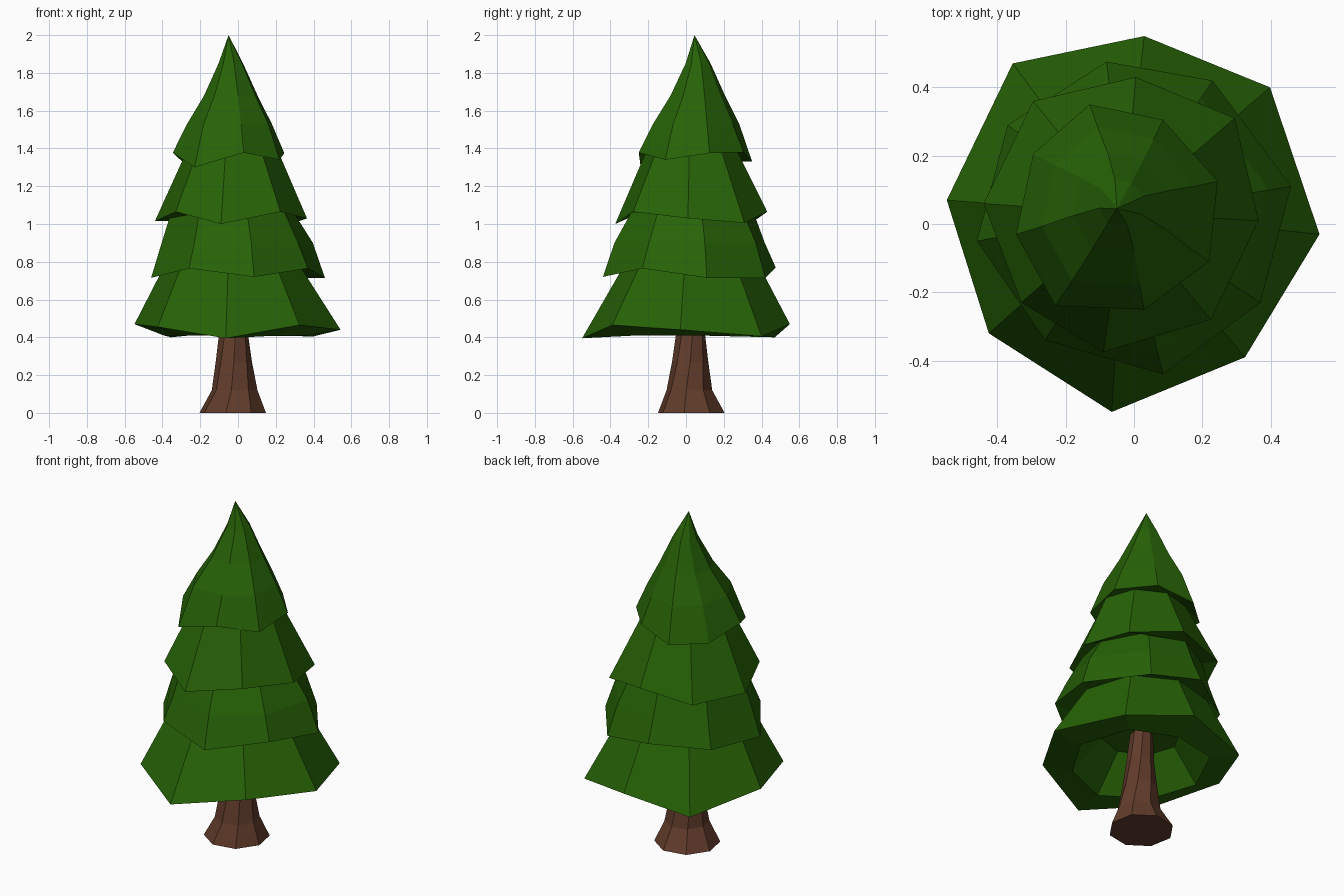
import bpy, bmesh, math

if "Cube" in bpy.data.objects:
    bpy.data.objects.remove(bpy.data.objects["Cube"])

CX, CY = -0.03, 0.03


def material(name, rgb):
    m = bpy.data.materials.new(name)
    m.diffuse_color = (*rgb, 1)
    m.use_nodes = True
    m.node_tree.nodes["Principled BSDF"].inputs["Base Color"].default_value = m.diffuse_color
    return m


def loft(name, rings, mat, apex=None, cap_bottom=False, cap_top=False):
    """Skin a stack of equal-sized rings, bottom to top."""
    bm = bmesh.new()
    rows = [[bm.verts.new(p) for p in ring] for ring in rings]
    for a, b in zip(rows, rows[1:]):
        for i in range(len(a)):
            j = (i + 1) % len(a)
            bm.faces.new((a[i], a[j], b[j], b[i]))
    if apex:
        tip, top = bm.verts.new(apex), rows[-1]
        for i in range(len(top)):
            bm.faces.new((top[i], top[(i + 1) % len(top)], tip))
    if cap_bottom:
        bm.faces.new(rows[0])
    if cap_top:
        bm.faces.new(rows[-1])
    bmesh.ops.recalc_face_normals(bm, faces=bm.faces)
    me = bpy.data.meshes.new(name)
    bm.to_mesh(me)
    bm.free()
    me.materials.append(mat)
    ob = bpy.data.objects.new(name, me)
    bpy.context.collection.objects.link(ob)
    return ob


def scaled(ring, f, z, cx=CX, cy=CY, dx=0, dy=0):
    return [(cx + (x - cx) * f + dx, cy + (y - cy) * f + dy, z) for x, y, _ in ring]


def neck(rim, r, z):
    """Ring of radius r in line with the corners of the rim below it."""
    out = []
    for x, y, _ in rim:
        d = math.hypot(x - CX, y - CY)
        out.append((CX + (x - CX) / d * r, CY + (y - CY) / d * r, z))
    return out


# Jagged eight-cornered rims of the four foliage tiers, clockwise from the back
tier1 = [(0.03, 0.55, 0.47), (0.398, 0.40, 0.405), (0.543, -0.03, 0.44), (0.325, -0.39, 0.465),
         (-0.065, -0.55, 0.395), (-0.425, -0.32, 0.455), (-0.548, 0.07, 0.47), (-0.355, 0.47, 0.40)]
tier2 = [(-0.08, 0.475, 0.77), (0.23, 0.42, 0.715), (0.46, 0.11, 0.715), (0.37, -0.23, 0.765),
         (0.085, -0.44, 0.72), (-0.26, -0.34, 0.765), (-0.46, -0.05, 0.715), (-0.37, 0.29, 0.74)]
tier3 = [(0.005, 0.43, 1.065), (0.295, 0.31, 1.005), (0.365, 0.01, 1.03), (0.225, -0.28, 1.065),
         (-0.09, -0.375, 1.0), (-0.33, -0.23, 1.065), (-0.44, 0.06, 1.015), (-0.295, 0.36, 1.015)]
tier4 = [(-0.13, 0.35, 1.33), (0.085, 0.305, 1.38), (0.245, 0.125, 1.375), (0.22, -0.11, 1.34),
         (0.03, -0.25, 1.378), (-0.23, -0.24, 1.30), (-0.345, -0.03, 1.378), (-0.295, 0.205, 1.33)]

# Foliage: one zigzag shell with a hollow under the lowest tier
tip = (-0.05, 0.045, 2.0)
rings = [
    neck(tier1, 0.22, 0.60), scaled(tier1, 0.70, 0.41), tier1,
    neck(tier1, 0.365, 0.77), tier2, scaled(tier2, 0.87, 0.90),
    neck(tier2, 0.33, 1.06), tier3,
    neck(tier3, 0.245, 1.38), tier4,
    scaled(tier4, 0.76, 1.53, tip[0], tip[1], 0.005, 0.005),
    scaled(tier4, 0.48, 1.68, tip[0], tip[1], 0.012, 0.015),
    scaled(tier4, 0.22, 1.85, tip[0], tip[1], 0.012, 0.018),
]
loft("foliage", rings, material("needles", (0.02, 0.125, 0.002)), apex=tip, cap_bottom=True)

# Trunk: flared, slightly twisted octagonal column reaching the hollow's ceiling
trunk = []
for z, r, cx, turn in [(0, 0.18, -0.028, -102), (0.12, 0.122, -0.018, -98), (0.27, 0.096, -0.022, -90),
                       (0.42, 0.077, -0.024, -82), (0.63, 0.06, -0.03, -76)]:
    trunk.append([(cx + r * math.cos(math.radians(turn + 45 * i)),
                   -cx + r * math.sin(math.radians(turn + 45 * i)), z) for i in range(8)])
loft("trunk", trunk, material("bark", (0.12, 0.045, 0.024)), cap_bottom=True, cap_top=True)
